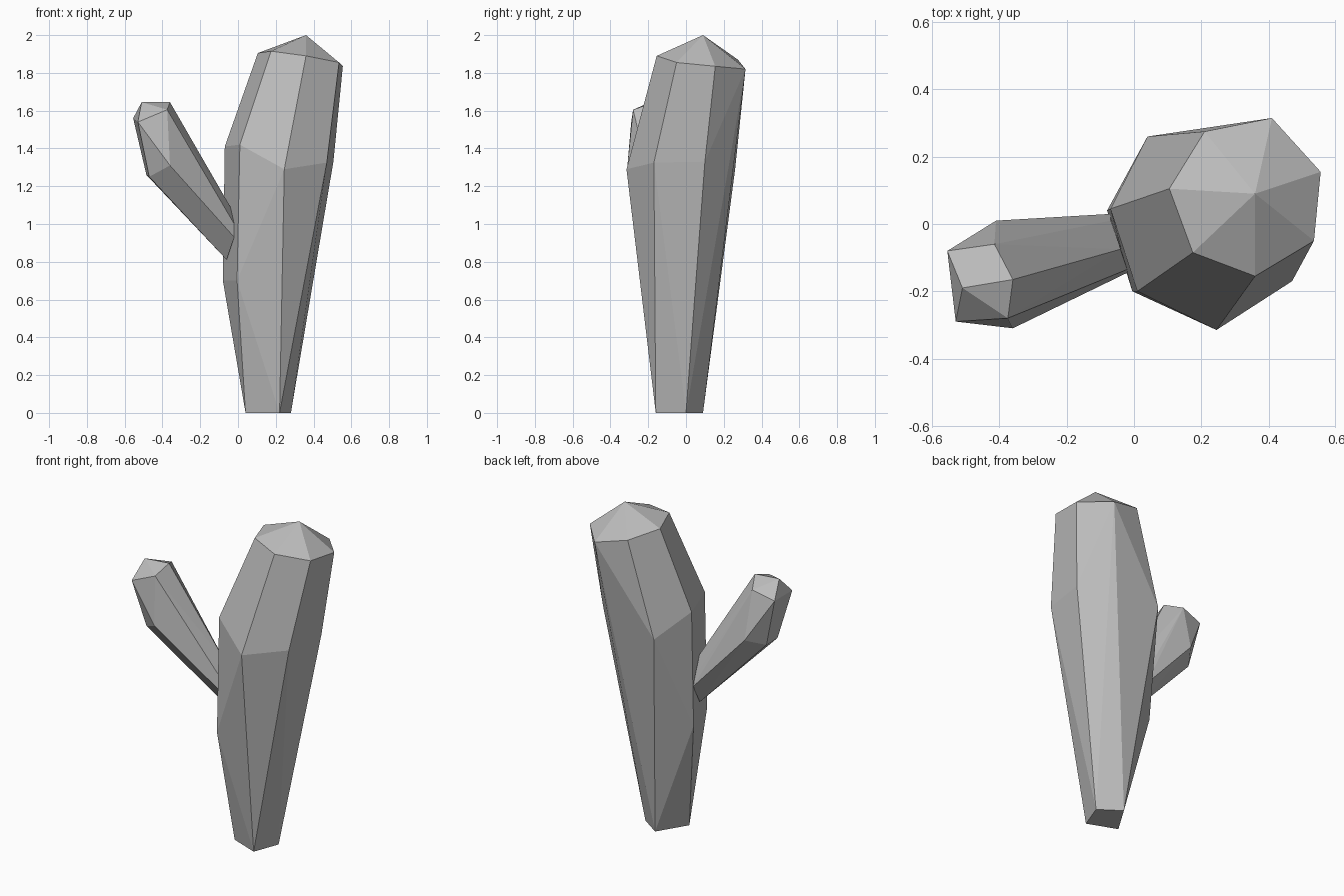
import bpy
import bmesh
import math

default_cube = bpy.data.objects.get("Cube")
if default_cube is not None:
    bpy.data.objects.remove(default_cube, do_unlink=True)


def make_material(name, colour):
    material = bpy.data.materials.new(name)
    material.use_nodes = True
    material.diffuse_color = colour
    shader = material.node_tree.nodes["Principled BSDF"]
    shader.inputs["Base Color"].default_value = colour
    shader.inputs["Roughness"].default_value = 0.8
    return material


def make_crystal(name, sections, material):
    """Wrap a faceted convex skin around the corner rings of a crystal."""
    bm = bmesh.new()
    for section in sections:
        for corner in section:
            bm.verts.new(corner)
    hull = bmesh.ops.convex_hull(bm, input=bm.verts[:])
    spare = {item for item in hull["geom_interior"] + hull["geom_unused"]
             if isinstance(item, bmesh.types.BMVert)}
    bmesh.ops.delete(bm, geom=list(spare), context="VERTS")

    # Merge nearly coplanar triangles into clean flat facets
    bmesh.ops.dissolve_limit(bm, angle_limit=math.radians(2),
                             verts=bm.verts[:], edges=bm.edges[:])
    bmesh.ops.recalc_face_normals(bm, faces=bm.faces[:])
    mesh = bpy.data.meshes.new(name)
    bm.to_mesh(mesh)
    bm.free()
    mesh.materials.append(material)
    crystal = bpy.data.objects.new(name, mesh)
    bpy.context.collection.objects.link(crystal)
    return crystal


stone_grey = make_material("stone_grey", (0.5, 0.5, 0.5, 1))

# Large leaning crystal: narrow foot, chipped side, wide shoulder, pointed cap
large_foot = [(.04, -.09, 0), (.22, -.16, 0), (.28, 0, 0), (.15, .09, 0)]
large_chip = [(-.08, .04, .7), (-.005, -.2, .7)]
large_shoulder = [(-.07, .045, 1.41), (.01, -.2, 1.42), (.245, -.315, 1.29),
                  (.47, -.17, 1.325), (.505, .1, 1.33), (.04, .26, 1.29)]
large_rim = [(.105, .105, 1.905), (.175, -.085, 1.915), (.36, -.155, 1.89),
             (.535, -.05, 1.855), (.555, .155, 1.835), (.41, .315, 1.82),
             (.21, .275, 1.87)]
large_tip = [(.36, .09, 2)]
make_crystal("large_crystal",
             [large_foot, large_chip, large_shoulder, large_rim, large_tip],
             stone_grey)

# Small crystal branching from the chipped side of the large one
small_root = [(-.07, .03, .94), (-.07, .01, 1), (-.04, -.075, 1.09),
              (-.02, -.135, 1), (-.02, -.145, .93), (-.06, -.05, .81)]
small_shoulder = [(-.41, .01, 1.31), (-.485, -.1, 1.26),
                  (-.47, -.23, 1.25), (-.36, -.31, 1.31)]
small_rim = [(-.555, -.08, 1.56), (-.415, -.06, 1.6), (-.36, -.165, 1.645),
             (-.375, -.28, 1.605), (-.53, -.29, 1.54)]
small_tip = [(-.51, -.19, 1.645)]
make_crystal("small_crystal",
             [small_root, small_shoulder, small_rim, small_tip], stone_grey)
